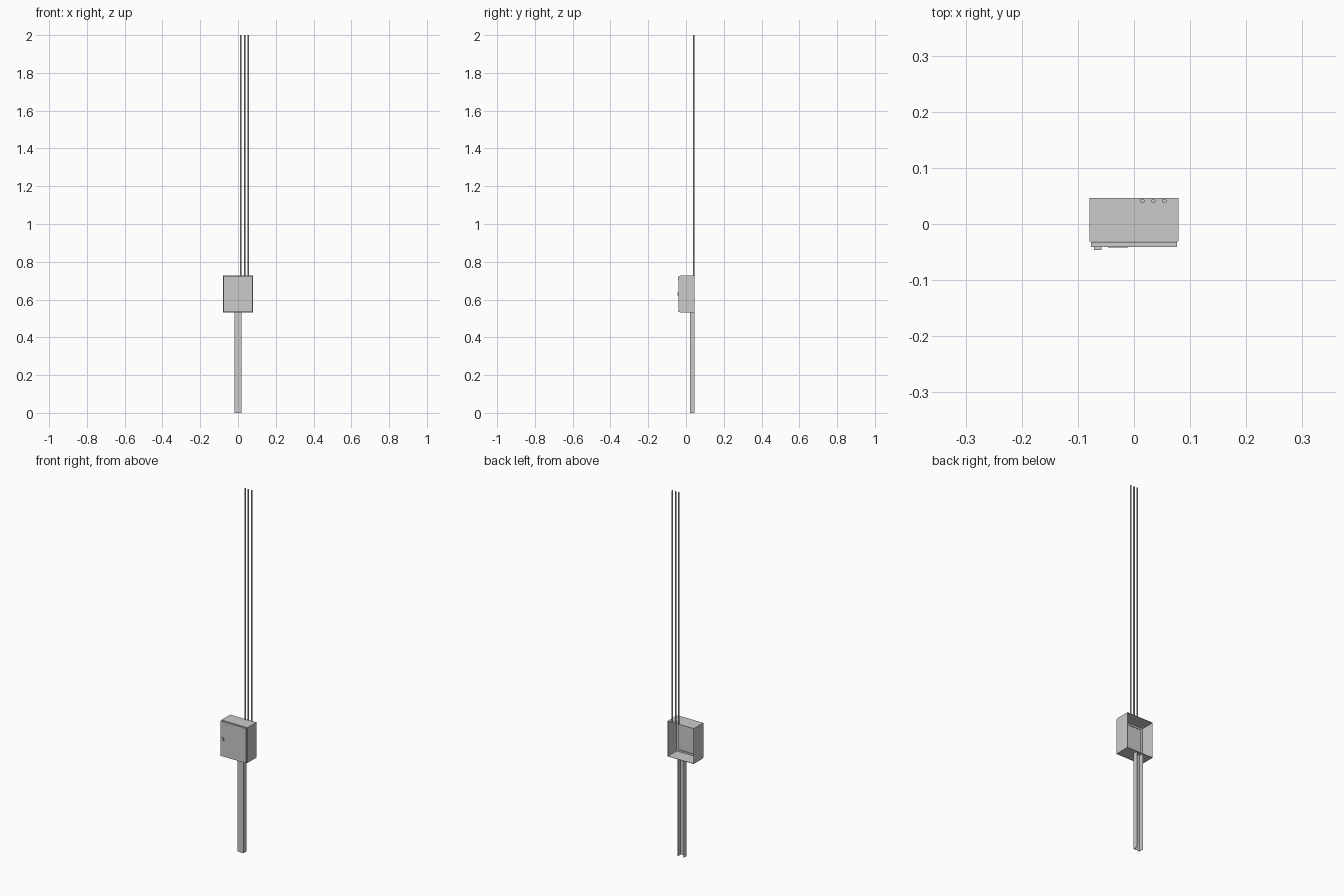
import bpy, bmesh

if "Cube" in bpy.data.objects:
    bpy.data.objects.remove(bpy.data.objects["Cube"])

Z0, Z1 = 0.532, 0.727     # cabinet bottom and top
BACK = 0.046


def make(name, bm, thickness=0):
    me = bpy.data.meshes.new(name)
    bmesh.ops.recalc_face_normals(bm, faces=bm.faces)
    bm.to_mesh(me)
    bm.free()
    ob = bpy.data.objects.new(name, me)
    bpy.context.collection.objects.link(ob)
    if thickness:
        m = ob.modifiers.new("sheet", 'SOLIDIFY')
        m.thickness = thickness
        m.offset = -1
        m.use_even_offset = True
    return ob


def box(name, x0, x1, y0, y1, z0, z1):
    bm = bmesh.new()
    bmesh.ops.create_cube(bm, size=1)
    for v in bm.verts:
        v.co = ((x0 + x1) / 2 + v.co.x * (x1 - x0),
                (y0 + y1) / 2 + v.co.y * (y1 - y0),
                (z0 + z1) / 2 + v.co.z * (z1 - z0))
    return make(name, bm)


def frame(name, x0, x1, z0, z1, steps):
    """Skin a stack of rectangular rings; steps are (inset, y), joined in a loop."""
    bm = bmesh.new()
    rings = [[bm.verts.new(p) for p in ((x0 + i, y, z0 + i), (x1 - i, y, z0 + i),
                                        (x1 - i, y, z1 - i), (x0 + i, y, z1 - i))]
             for i, y in steps]
    for a, b in zip(rings, rings[1:] + rings[:1]):
        for k in range(4):
            n = (k + 1) % 4
            bm.faces.new((a[k], a[n], b[n], b[k]))
    return make(name, bm)


# cabinet body: open at the back, with an inward lip behind the door
t = 0.0015
frame("cabinet_body", -0.079, 0.079, Z0, Z1,
      [(0, BACK), (0, -0.031), (0.012, -0.031), (0.012, -0.031 + t),
       (t, -0.031 + t), (t, BACK)])

# door: front panel with a folded rim
box("door_panel", -0.077, 0.077, -0.041, -0.0395, Z0 + 0.002, Z1 - 0.002)
frame("door_rim", -0.077, 0.077, Z0 + 0.002, Z1 - 0.002,
      [(0, -0.0395), (0, -0.0325), (t, -0.0325), (t, -0.0395)])

# latch and plain name plate on the door
box("latch", -0.071, -0.058, -0.046, -0.041, 0.622, 0.638)
box("door_plate", -0.046, -0.011, -0.0415, -0.041, 0.706, 0.712)

# cable channel below: U section open to the back
bm = bmesh.new()
w, f = 0.0185, 0.020
profile = [(-w, BACK), (-w, f), (w, f), (w, BACK),
           (w - t, BACK), (w - t, f + t), (-w + t, f + t), (-w + t, BACK)]
face = bm.faces.new([bm.verts.new((x, y, 0)) for x, y in profile])
ext = bmesh.ops.extrude_face_region(bm, geom=[face])
for v in ext["geom"]:
    if isinstance(v, bmesh.types.BMVert):
        v.co.z = Z0
make("cable_channel", bm)

# three conduits rising from the cabinet top
for i in range(3):
    bpy.ops.mesh.primitive_cylinder_add(
        vertices=12, radius=0.004, depth=2 - Z1 + t,
        location=(0.015 + 0.0195 * i, 0.041, (2 + Z1 - t) / 2))
    bpy.context.object.name = f"conduit_{i + 1}"
    bpy.ops.object.shade_smooth_by_angle()
